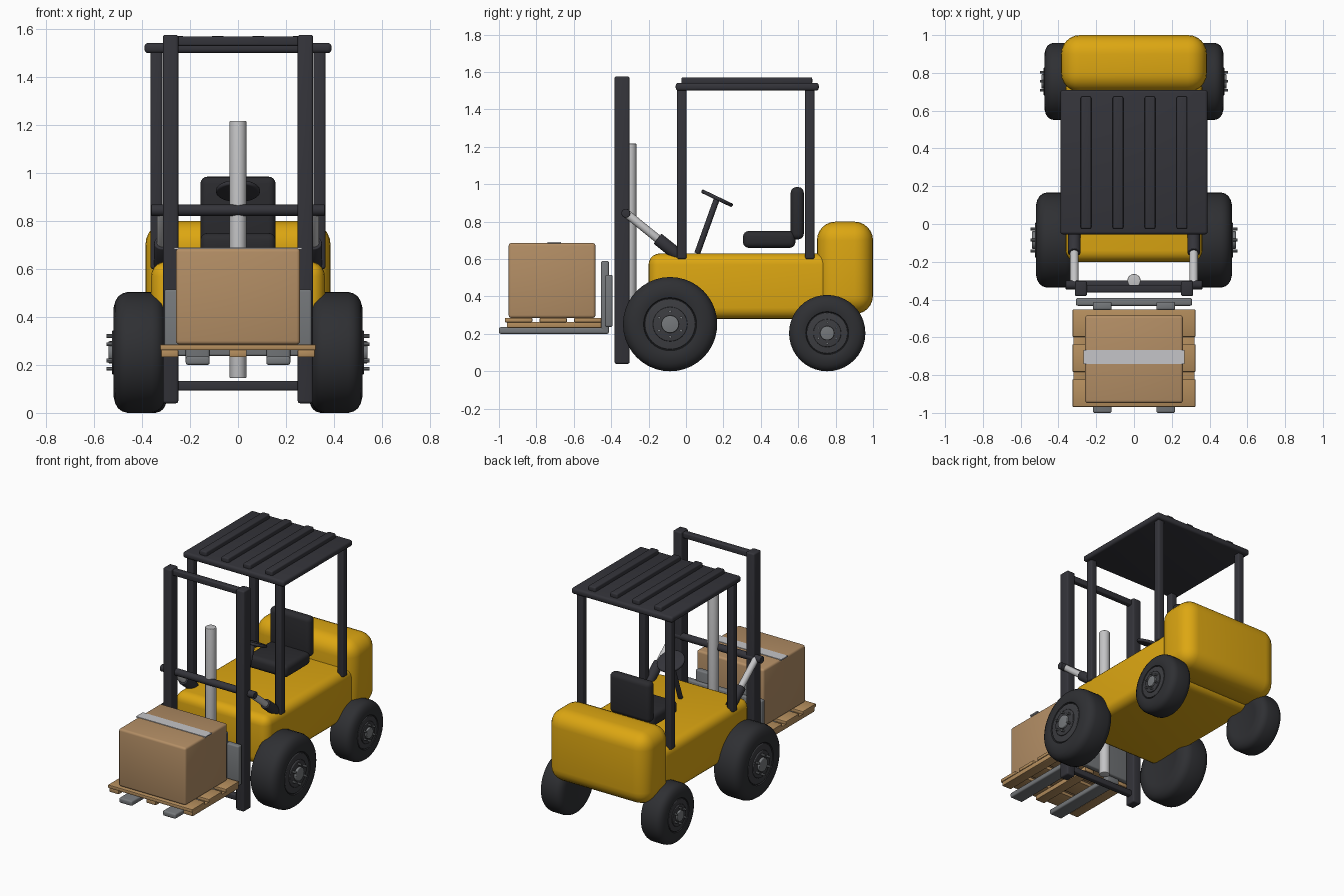
import bpy, bmesh, math
from mathutils import Matrix, Vector

if "Cube" in bpy.data.objects:
    bpy.data.objects.remove(bpy.data.objects["Cube"])


def material(name, rgb):
    m = bpy.data.materials.new(name)
    m.diffuse_color = (*rgb, 1)
    m.use_nodes = True
    m.node_tree.nodes["Principled BSDF"].inputs["Base Color"].default_value = m.diffuse_color
    return m


YELLOW = material("yellow paint", (0.72, 0.385, 0.006))
FRAME = material("dark frame", (0.034, 0.034, 0.042))
TYRE = material("tyre rubber", (0.028, 0.029, 0.033))
SEAT = material("seat black", (0.024, 0.024, 0.028))
RIM = material("rim grey", (0.045, 0.046, 0.052))
STEEL = material("steel grey", (0.18, 0.19, 0.20))
SILVER = material("silver", (0.55, 0.55, 0.56))
WOOD = material("pallet wood", (0.46, 0.27, 0.11))
CARD = material("cardboard", (0.45, 0.27, 0.13))
TAPE = material("tape", (0.56, 0.56, 0.58))


def finish(bm, name, mat):
    """Smooth everything except edges sharper than 35 degrees."""
    bmesh.ops.recalc_face_normals(bm, faces=bm.faces)
    for f in bm.faces:
        f.smooth = True
    for e in bm.edges:
        e.smooth = e.calc_face_angle(0) < math.radians(35)
    me = bpy.data.meshes.new(name)
    bm.to_mesh(me)
    bm.free()
    me.materials.append(mat)
    ob = bpy.data.objects.new(name, me)
    bpy.context.collection.objects.link(ob)
    return ob


def box(name, mat, x, y, z, bevel=0.0, seg=3):
    """Box from (min, max) ranges with rounded edges."""
    bm = bmesh.new()
    size = [r[1] - r[0] for r in (x, y, z)]
    mid = [(r[0] + r[1]) / 2 for r in (x, y, z)]
    bmesh.ops.create_cube(bm, size=1, matrix=Matrix.Translation(mid) @ Matrix.Diagonal((*size, 1)))
    if bevel:
        bmesh.ops.bevel(bm, geom=bm.edges[:], offset=bevel, segments=seg, profile=0.5, affect='EDGES')
    return finish(bm, name, mat)


def rod(name, mat, a, b, r, bevel=0.004, sides=24):
    """Cylinder between two points with softened rims."""
    a, b = Vector(a), Vector(b)
    m = Matrix.Translation((a + b) / 2) @ (b - a).to_track_quat('Z', 'Y').to_matrix().to_4x4()
    bm = bmesh.new()
    bmesh.ops.create_cone(bm, cap_ends=True, segments=sides, radius1=r, radius2=r,
                          depth=(b - a).length, matrix=m)
    if bevel:
        rims = [e for e in bm.edges if any(len(f.verts) > 4 for f in e.link_faces)]
        bmesh.ops.bevel(bm, geom=rims, offset=bevel, segments=3, profile=0.5, affect='EDGES')
    return finish(bm, name, mat)


def lathe(name, mat, profile, centre, steps=40):
    """Spin (x, radius) points around the x axis."""
    bm = bmesh.new()
    vs = [bm.verts.new((x, 0, r)) for x, r in profile]
    es = [bm.edges.new(p) for p in zip(vs, vs[1:])]
    bmesh.ops.spin(bm, geom=vs + es, cent=(0, 0, 0), axis=(1, 0, 0),
                   angle=math.tau, steps=steps, dvec=(0, 0, 0))
    bmesh.ops.remove_doubles(bm, verts=bm.verts, dist=1e-5)
    bmesh.ops.translate(bm, verts=bm.verts, vec=centre)
    return finish(bm, name, mat)


# Wheels: rounded tyre, dished rim, hub and six bolts
half = [(0.05, 0.252), (0.072, 0.246), (0.09, 0.233), (0.102, 0.212),
        (0.109, 0.185), (0.11, 0.16), (0.106, 0.142)]


def wheel(name, side, cx, cy, k):
    c = Vector((side * cx, cy, 0.252 * k))
    prof = [(-0.098, 0)] + [(-x, r) for x, r in reversed(half)] + half + [(0.098, 0.138), (0.098, 0)]
    lathe(name + "_tyre", TYRE, [(side * x * k, r * k) for x, r in prof], c)

    def out(d, dy=0, dz=0):
        return c + Vector((side * d, dy, dz)) * k
    rod(name + "_rim", RIM, out(0.05), out(0.106), 0.135 * k, 0.005 * k, 40)
    rod(name + "_rim_plate", RIM, out(0.09), out(0.115), 0.092 * k, 0.005 * k, 32)
    rod(name + "_hub", STEEL, out(0.09), out(0.13), 0.047 * k, 0.005 * k)
    for i in range(6):
        a = math.tau * i / 6
        dy, dz = 0.068 * math.sin(a), 0.068 * math.cos(a)
        rod(f"{name}_bolt_{i + 1}", STEEL, out(0.1, dy, dz), out(0.139, dy, dz), 0.008 * k, 0, 8)


for side, tag in ((-1, "left"), (1, "right")):
    wheel("front_wheel_" + tag, side, 0.41, -0.085, 1.0)
    wheel("rear_wheel_" + tag, side, 0.385, 0.755, 0.81)

# Body and counterweight
box("body", YELLOW, (-0.362, 0.362), (-0.2, 0.78), (0.28, 0.63), 0.06, 5)
box("counterweight", YELLOW, (-0.386, 0.386), (0.7, 1.0), (0.305, 0.8), 0.1, 6)

# Seat
box("seat_cushion", SEAT, (-0.157, 0.157), (0.305, 0.585), (0.66, 0.75), 0.03, 4)
box("seat_back", SEAT, (-0.157, 0.157), (0.56, 0.63), (0.705, 0.985), 0.03, 4)

# Steering column and wheel
top = Vector((0, 0.166, 0.925))
axis = Vector((0, 0.43, 0.9)).normalized()
rod("steering_column", FRAME, (0, 0.06, 0.63), top, 0.016)
rod("steering_wheel", FRAME, top - axis * 0.01, top + axis * 0.01, 0.092, 0.008, 32)

# Overhead guard: four posts, roof panel and ribs
for side, tag in ((-1, "left"), (1, "right")):
    for cy, end in ((-0.022, "front"), (0.662, "rear")):
        box(f"{end}_post_{tag}", FRAME, (side * 0.34 - 0.025, side * 0.34 + 0.025),
            (cy - 0.025, cy + 0.025), (0.6, 1.52), 0.01)
box("roof_panel", FRAME, (-0.39, 0.39), (-0.055, 0.71), (1.5, 1.542), 0.015)
for i in range(4):
    cx = -0.254 + 0.1693 * i
    box(f"roof_rib_{i + 1}", FRAME, (cx - 0.028, cx + 0.028), (-0.025, 0.675), (1.535, 1.572), 0.008)

# Mast: uprights, cross bars and lift cylinder
for side, tag in ((-1, "left"), (1, "right")):
    box("mast_upright_" + tag, FRAME, (side * 0.281 - 0.032, side * 0.281 + 0.032),
        (-0.382, -0.302), (0.04, 1.576), 0.01)
for z, name in ((1.55, "top"), (0.113, "bottom")):
    box(f"mast_{name}_bar", FRAME, (-0.26, 0.26), (-0.362, -0.322), (z - 0.02, z + 0.02), 0.008)
rod("mast_middle_bar", FRAME, (-0.362, -0.322, 0.845), (0.362, -0.322, 0.845), 0.024)
rod("lift_cylinder", SILVER, (0, -0.3, 0.145), (0, -0.3, 1.217), 0.035)

# Tilt cylinders from mast to body
for side, tag in ((-1, "left"), (1, "right")):
    x = side * 0.316
    rod("tilt_rod_" + tag, SILVER, (x, -0.32, 0.845), (x, -0.1, 0.667), 0.022)
    rod("tilt_sleeve_" + tag, FRAME, (x, -0.152, 0.709), (x, -0.035, 0.615), 0.034)

# Carriage and forks
box("carriage_plate", STEEL, (-0.307, 0.307), (-0.433, -0.392), (0.237, 0.515), 0.01)
for side, tag in ((-1, "left"), (1, "right")):
    xr = (side * 0.168 - 0.05, side * 0.168 + 0.05)
    box("fork_shank_" + tag, STEEL, xr, (-0.455, -0.412), (0.2, 0.59), 0.01)
    box("fork_blade_" + tag, STEEL, xr, (-1.0, -0.412), (0.2, 0.236), 0.01)

# Pallet: three runners and three slats
for i in range(3):
    cx = 0.285 * (i - 1)
    box(f"pallet_runner_{i + 1}", WOOD, (cx - 0.036, cx + 0.036), (-0.957, -0.452), (0.232, 0.264), 0.004, 2)
    cy = -0.71 + 0.185 * (i - 1)
    box(f"pallet_slat_{i + 1}", WOOD, (-0.325, 0.325), (cy - 0.073, cy + 0.073), (0.262, 0.285), 0.004, 2)

# Carton with a strip of tape
box("carton", CARD, (-0.259, 0.259), (-0.948, -0.484), (0.285, 0.686), 0.015)
box("carton_tape", TAPE, (-0.267, 0.267), (-0.741, -0.667), (0.682, 0.69))
